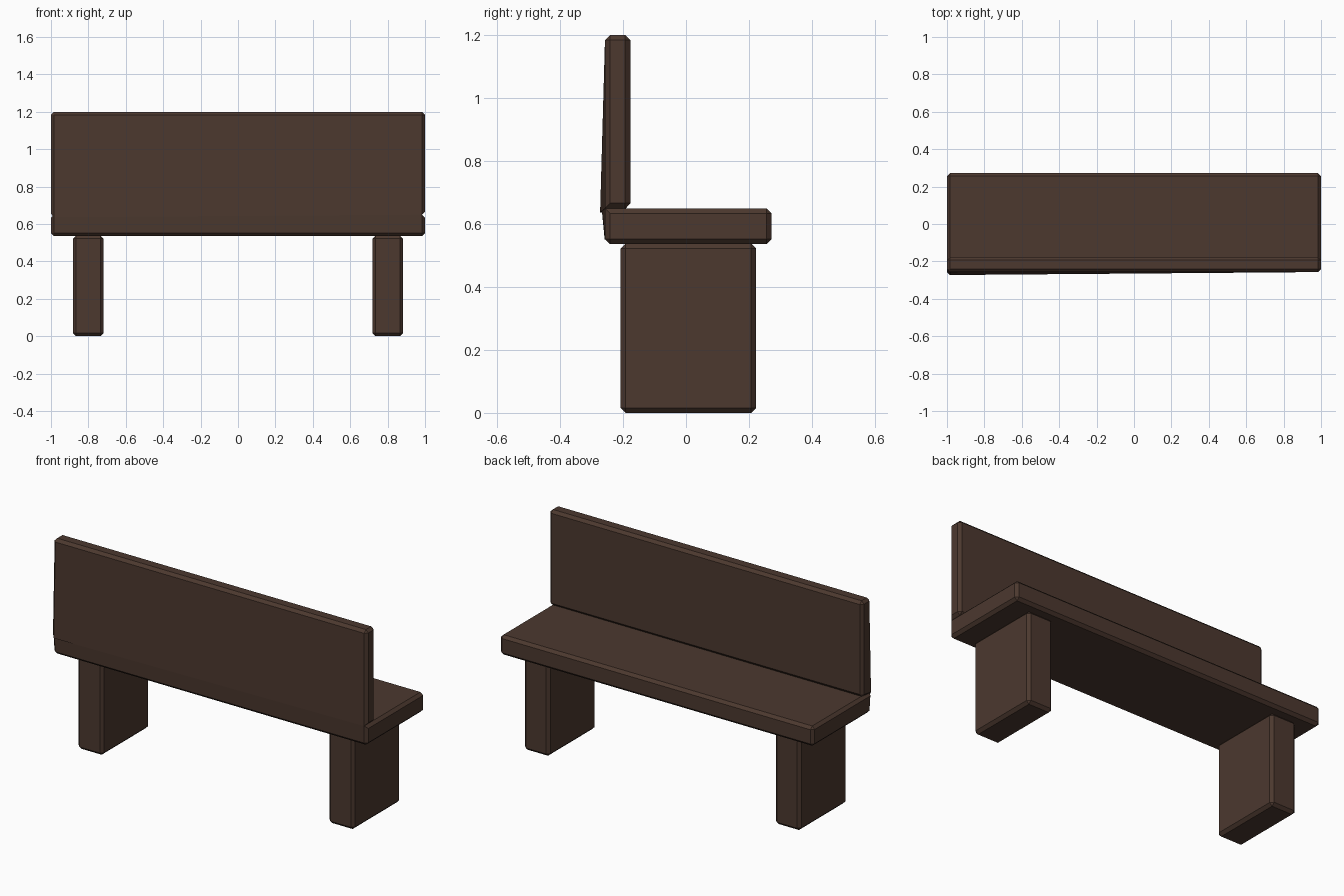
import bpy, bmesh
from mathutils import Vector

if "Cube" in bpy.data.objects:
    bpy.data.objects.remove(bpy.data.objects["Cube"])

wood = bpy.data.materials.new("dark_wood")
wood.diffuse_color = (0.072, 0.040, 0.028, 1)
wood.use_nodes = True
wood.node_tree.nodes["Principled BSDF"].inputs["Base Color"].default_value = wood.diffuse_color


def plank(name, lo, hi, chamfer=0.016, warp=None, sharp=None):
    """Chamfered box between two corners; warp moves corners, sharp edges stay uncut."""
    bm = bmesh.new()
    bmesh.ops.create_cube(bm, size=1)
    for v in bm.verts:
        v.co = Vector([l + (h - l) * (c + 0.5) for l, h, c in zip(lo, hi, v.co)])
    cut = [e for e in bm.edges if not (sharp and all(sharp(v.co) for v in e.verts))]
    if warp:
        for v in bm.verts:
            v.co += Vector(warp(v.co))
    bmesh.ops.bevel(bm, geom=cut, offset=chamfer, segments=1, affect='EDGES', profile=0.5)
    bmesh.ops.recalc_face_normals(bm, faces=bm.faces)
    me = bpy.data.meshes.new(name)
    bm.to_mesh(me)
    bm.free()
    ob = bpy.data.objects.new(name, me)
    bpy.context.collection.objects.link(ob)
    me.materials.append(wood)
    return ob


# Seat: the rear top edge is uncut and leans out at the left end
plank("seat", (-1, -0.257, 0.536), (1, 0.272, 0.65),
      sharp=lambda c: c.y < 0 and c.z > 0.6,
      warp=lambda c: (0, -0.011 if c.x < 0 and c.y < 0 and c.z > 0.6 else 0, 0))

# Backrest: the lower rear edge is uncut and overhangs slightly at the left end
plank("backrest", (-1, -0.257, 0.65), (1, -0.177, 1.2),
      sharp=lambda c: c.y < -0.2 and c.z < 0.7,
      warp=lambda c: (0, -0.016, -0.014) if c.x < 0 and c.y < -0.2 and c.z < 0.7 else (0, 0, 0))

# Slab legs
for side, x in (("left", -0.8), ("right", 0.8)):
    plank(side + "_leg", (x - 0.081, -0.208, 0), (x + 0.081, 0.223, 0.538))
